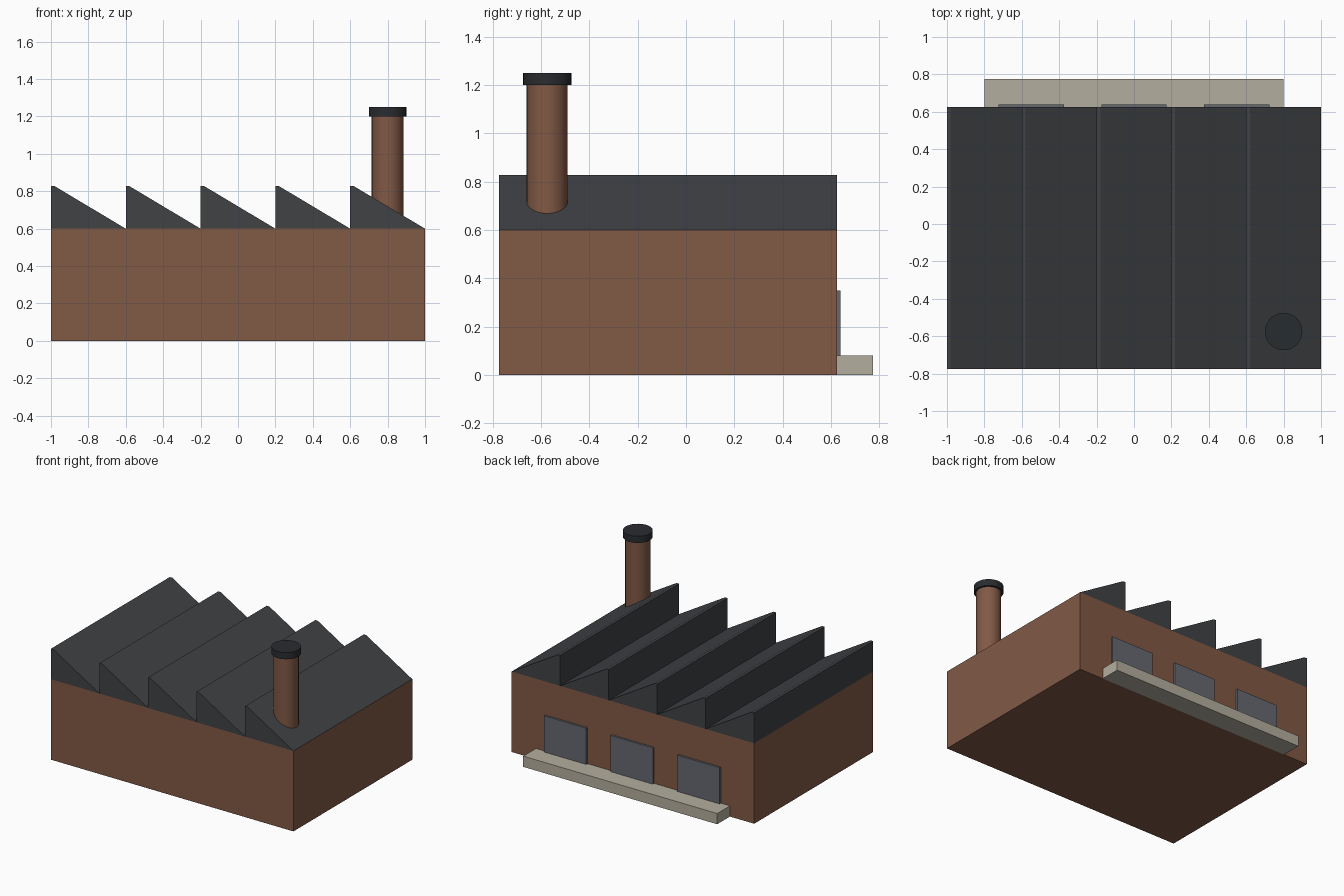
import bpy, bmesh, math

if "Cube" in bpy.data.objects:
    bpy.data.objects.remove(bpy.data.objects["Cube"])


def material(name, rgb):
    m = bpy.data.materials.new(name)
    m.diffuse_color = (*rgb, 1)
    m.use_nodes = True
    m.node_tree.nodes["Principled BSDF"].inputs["Base Color"].default_value = m.diffuse_color
    return m


BRICK = material("brick", (0.22, 0.10, 0.06))
ROOF = material("roof", (0.05, 0.054, 0.06))
CAP = material("cap", (0.022, 0.025, 0.028))
DOOR = material("door", (0.13, 0.14, 0.16))
STONE = material("stone", (0.45, 0.42, 0.34))


def box(name, x, y, z, mat):
    lo, hi = zip(x, y, z)
    bpy.ops.mesh.primitive_cube_add(size=1, location=[(a + b) / 2 for a, b in zip(lo, hi)])
    ob = bpy.context.object
    ob.name = name
    ob.scale = [b - a for a, b in zip(lo, hi)]
    bpy.ops.object.transform_apply(location=False, rotation=False, scale=True)
    ob.data.materials.append(mat)


def cylinder(name, x, y, radius, z0, z1, mat):
    bpy.ops.mesh.primitive_cylinder_add(vertices=32, radius=radius, depth=z1 - z0,
                                        location=(x, y, (z0 + z1) / 2))
    ob = bpy.context.object
    ob.name = name
    ob.data.materials.append(mat)
    bpy.ops.object.shade_smooth_by_angle(angle=math.radians(30))


def prism(name, profile, y0, y1, mat):
    bm = bmesh.new()
    face = bm.faces.new([bm.verts.new((x, y0, z)) for x, z in profile])
    ext = bmesh.ops.extrude_face_region(bm, geom=[face])["geom"]
    bmesh.ops.translate(bm, vec=(0, y1 - y0, 0),
                        verts=[v for v in ext if isinstance(v, bmesh.types.BMVert)])
    if face.is_valid and len(face.edges[0].link_faces) < 2:
        bm.faces.new(list(face.verts))
    bmesh.ops.recalc_face_normals(bm, faces=bm.faces[:])
    me = bpy.data.meshes.new(name)
    bm.to_mesh(me)
    bm.free()
    me.materials.append(mat)
    bpy.context.collection.objects.link(bpy.data.objects.new(name, me))


FRONT, BACK, EAVES = -0.775, 0.625, 0.6

# Brick hall
box("hall", (-1, 1), (FRONT, BACK), (0, EAVES), BRICK)

# Sawtooth roof: upright left face, narrow ridge, slope to the right
for i in range(5):
    x = -1 + 0.4 * i
    prism(f"roof_tooth_{i + 1}",
          [(x, EAVES), (x + 0.4, EAVES), (x + 0.02, 0.827), (x, 0.827)],
          FRONT, BACK, ROOF)

# Chimney with cap
cylinder("chimney", 0.8, -0.575, 0.085, EAVES, 1.2, BRICK)
cylinder("chimney_cap", 0.8, -0.575, 0.1, 1.2, 1.25, CAP)

# Loading dock and its doors on the back wall
box("loading_dock", (-0.8, 0.8), (BACK, 0.775), (0, 0.08), STONE)
for i, x in enumerate((-0.55, 0, 0.55)):
    box(f"dock_door_{i + 1}", (x - 0.175, x + 0.175), (BACK, 0.64), (0.08, 0.35), DOOR)
